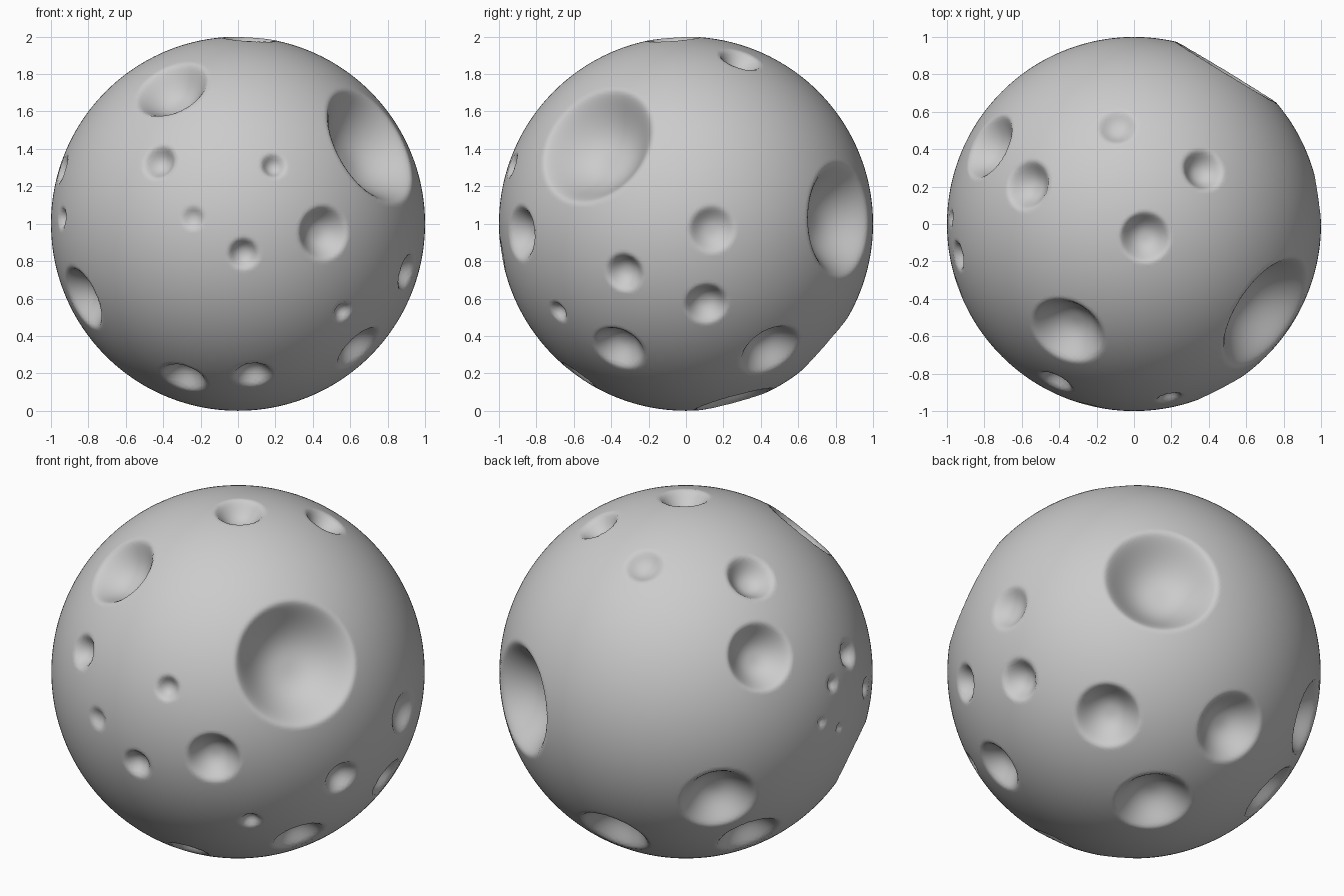
import bpy, bmesh
from math import sqrt
from mathutils import Vector

if "Cube" in bpy.data.objects:
    bpy.data.objects.remove(bpy.data.objects["Cube"])

# Craters per side: two coordinates on that side, rim radius, (optional depth ratio)
front = [(-.42, .33, .09), (.19, .31, .065), (-.24, .03, .06, .45),
         (.03, -.16, .08), (.46, -.05, .14), (.56, -.47, .055)]      # x, z
back = [(.52, .02, .30), (-.05, -.66, .19)]                          # x, z
right = [(-.50, .44, .33), (-.33, -.26, .10), (.14, -.03, .12, .5),
         (.11, -.43, .11)]                                           # y, z
left = [(.42, .46, .18), (-.37, -.40, .17), (-.17, .29, .075),
        (.03, .20, .04), (-.335, .03, .055), (.145, .02, .03),
        (-.01, -.07, .03), (.66, -.33, .20)]                         # y, z
top = [(-.36, -.58, .20), (.06, -.07, .13), (.37, .29, .11),
       (-.09, .52, .10, .45), (-.57, .21, .13)]                      # x, y
under = [(-.29, -.48, .12), (.08, -.58, .10), (.65, -.36, .14),
         (.57, .455, .17), (-.66, .35, .17), (.085, .26, .20)]       # x, y

SIDES = [
    (front, lambda u, v, w: (u, -w, v)), (back, lambda u, v, w: (u, w, v)),
    (right, lambda u, v, w: (w, u, v)), (left, lambda u, v, w: (-w, u, v)),
    (top, lambda u, v, w: (u, v, w)), (under, lambda u, v, w: (u, v, -w)),
]

# Ball
bm = bmesh.new()
bmesh.ops.create_icosphere(bm, subdivisions=7, radius=1.0)
rest = [v.co.normalized() for v in bm.verts]


def press_crater(axis, radius, ratio=.72):
    """Push a rounded bowl into the ball along its own axis."""
    reach = radius * 1.06
    for v, n in zip(bm.verts, rest):
        t = (n - axis).length / reach
        if t < 1:
            v.co -= axis * (ratio * radius * (1 - t ** 2.5) ** 1.5)


# Craters
for craters, place in SIDES:
    for u, v, *size in craters:
        w = sqrt(1 - u * u - v * v)
        press_crater(Vector(place(u, v, w)), *size)

# Stand on the ground, smooth shaded
bmesh.ops.translate(bm, verts=bm.verts, vec=(0, 0, 1))
for f in bm.faces:
    f.smooth = True

mesh = bpy.data.meshes.new("cratered_ball")
bm.to_mesh(mesh)
bm.free()
bpy.context.collection.objects.link(bpy.data.objects.new("cratered_ball", mesh))
